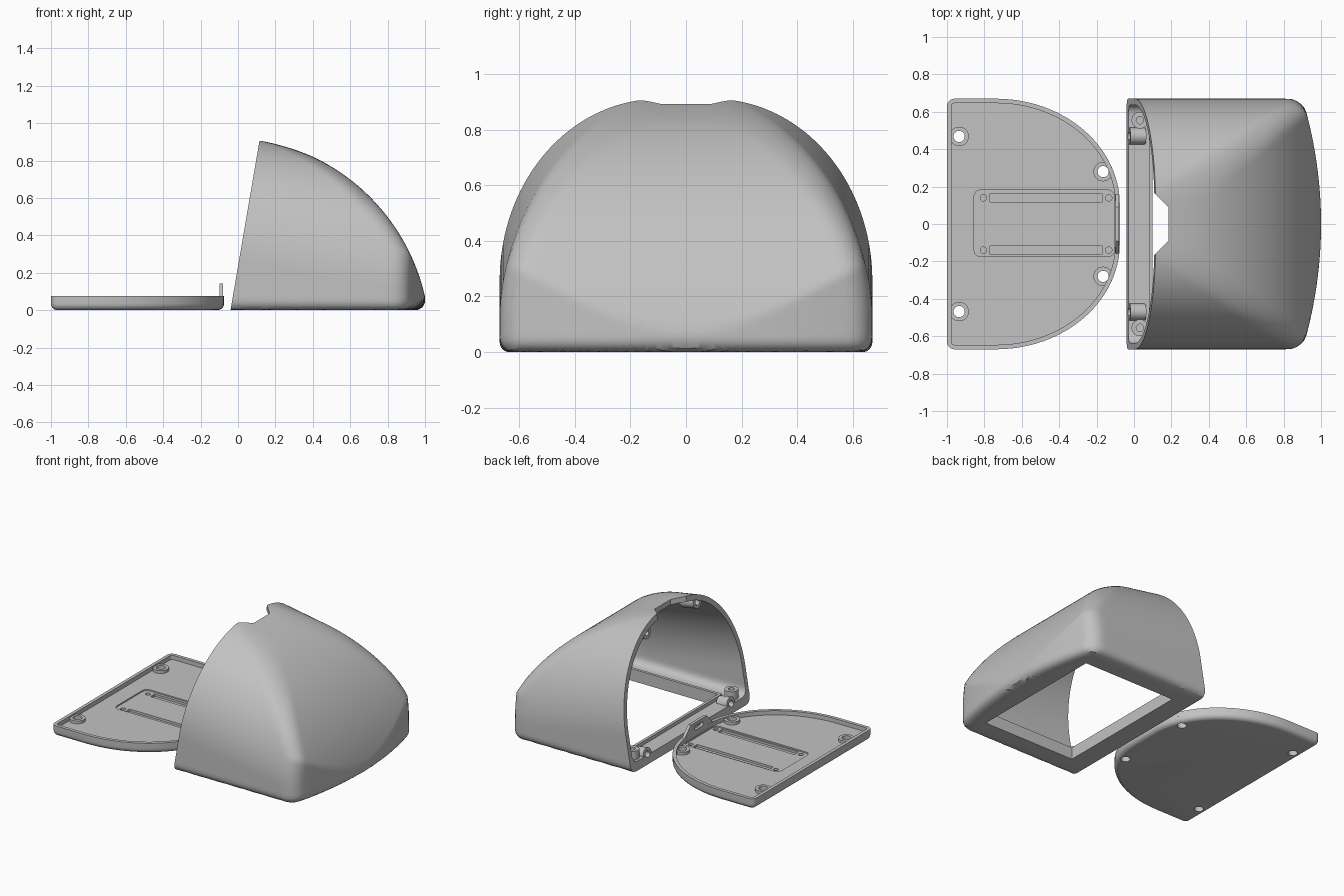
import bpy, bmesh, math
from mathutils import Vector, Matrix

if "Cube" in bpy.data.objects:
    bpy.data.objects.remove(bpy.data.objects["Cube"])

grey = bpy.data.materials.new("light grey plastic")
grey.diffuse_color = (0.54, 0.54, 0.54, 1)
grey.use_nodes = True
grey.node_tree.nodes["Principled BSDF"].inputs["Base Color"].default_value = grey.diffuse_color

# The shell opening leans back: U runs up the opening, N points into the shell
TILT = math.radians(9.7)
U = Vector((math.sin(TILT), 0, math.cos(TILT)))
N = Vector((math.cos(TILT), 0, -math.sin(TILT)))
FOOT = Vector((-0.04, 0, 0))
Y = Vector((0, 1, 0))


def finish(ob):
    ob.select_set(True)
    bpy.context.view_layer.objects.active = ob
    bpy.ops.object.shade_smooth_by_angle(angle=math.radians(32))
    ob.select_set(False)


def loft(name, rings, caps=True, closed=False, shade=True):
    """Skin a list of equal-length point loops."""
    bm = bmesh.new()
    loops = [[bm.verts.new(p) for p in r] for r in rings]
    n = len(loops[0])
    pairs = list(zip(loops, loops[1:]))
    if closed:
        pairs.append((loops[-1], loops[0]))
    for a, b in pairs:
        for i in range(n):
            j = (i + 1) % n
            bm.faces.new((a[i], a[j], b[j], b[i]))
    if caps and not closed:
        bm.faces.new(loops[0])
        bm.faces.new(loops[-1])
    bmesh.ops.recalc_face_normals(bm, faces=bm.faces)
    me = bpy.data.meshes.new(name)
    bm.to_mesh(me)
    bm.free()
    me.materials.append(grey)
    ob = bpy.data.objects.new(name, me)
    bpy.context.collection.objects.link(ob)
    if shade:
        finish(ob)
    return ob


def prism(name, pts, z0, z1):
    return loft(name, [[(x, y, z) for x, y in pts] for z in (z0, z1)])


def box(name, x0, x1, y0, y1, z0, z1):
    return prism(name, [(x0, y0), (x1, y0), (x1, y1), (x0, y1)], z0, z1)


def circle(center, axis, r, n=32):
    rot = axis.to_track_quat('Z', 'Y')
    return [center + rot @ Vector((r * math.cos(k * math.tau / n), r * math.sin(k * math.tau / n), 0))
            for k in range(n)]


def rod(name, p, axis, r, length):
    return loft(name, [circle(p, axis, r), circle(p + axis * length, axis, r)])


def tube(name, p, axis, r, r_in, length):
    e = p + axis * length
    return loft(name, [circle(p, axis, r), circle(e, axis, r), circle(e, axis, r_in), circle(p, axis, r_in)],
                closed=True)


def cut(ob, cutters):
    bpy.context.view_layer.objects.active = ob
    for c in cutters:
        m = ob.modifiers.new("cut", 'BOOLEAN')
        m.operation, m.solver, m.object = 'DIFFERENCE', 'EXACT', c
        bpy.ops.object.modifier_apply(modifier=m.name)
        bpy.data.objects.remove(c)
    finish(ob)


# ---------- domed shell ----------
def rounded(a, b, r):
    """Intersection of two solids with a rounded edge."""
    return math.hypot(max(a + r, 0), max(b + r, 0)) - r + min(max(a + r, b + r), 0)


def body(p, wall, floor):
    x, y, z = p.x, abs(p.y), p.z
    d = p - FOOT
    s, n = d.dot(U), d.dot(N)
    arch = (math.hypot(max(y - 0.1, 0) / 0.57, max(s - 0.26, 0) / 0.663) - 1) * 0.6
    dome = math.hypot(x + 0.069, z + 0.170) - 1.096
    bow = x - (1 - 0.22 * y * y)
    edge = 0.008 + 0.07 * min(max(n, 0) / 0.6, 1)
    wrap = rounded(arch + wall, max(dome, bow) + wall, edge)
    return rounded(wrap, floor - z, 0.05)


def skin(wall, floor, around=208, steps=64):
    """Loops from the opening rim in to the front of the dome."""
    centre = FOOT + U * 0.4
    rings = []
    for i in range(steps):
        t = math.pi / 2 * (1 - i / (steps - 0.5))
        ring = []
        for k in range(around):
            a = k * math.tau / around
            d = (U * math.sin(a) + Y * math.cos(a)) * math.sin(t) + N * math.cos(t)
            lo, hi = 0.0, 1.6
            for _ in range(20):
                mid = (lo + hi) / 2
                if body(centre + d * mid, wall, floor) < 0:
                    lo = mid
                else:
                    hi = mid
            ring.append(centre + d * lo)
        rings.append(ring)
    return rings


outer, inner = skin(0, 0), skin(0.035, 0.06)
shell = loft("domed_shell", outer[::-1] + inner, shade=False)
HX0, HX1, HY = 0.10, 0.82, 0.50
cutters = [
    box("floor_window_cutter", HX0, HX1, -HY, HY, -0.1, 0.2),
    prism("notch_cutter", [(-0.1, -0.375), (0.185, -0.09), (0.185, 0.09), (-0.1, 0.375)], 0.8, 1.1)]
for side in (-1, 1):
    p = FOOT + U * 0.065 + Y * 0.47 * side
    cutters.append(rod("screw_cutter", p - N * 0.05, N, 0.022, 0.12))
cut(shell, cutters)

# raised lip around the floor window
w = 0.02
box("lip_rear", HX0 - w, HX0, -HY - w, HY + w, 0.05, 0.085)
box("lip_front", HX1, HX1 + w, -HY - w, HY + w, 0.05, 0.085)
for side in (-1, 1):
    ys = sorted((side * HY, side * (HY + w)))
    box("lip_side", HX0, HX1, ys[0], ys[1], 0.05, 0.085)

# screw bosses
for side in (-1, 1):
    tube("lower_boss", FOOT + U * 0.065 + Y * 0.47 * side + N * 0.004, N, 0.045, 0.022, 0.085)
    tube("upper_boss", FOOT + U * 0.835 + Y * 0.285 * side + N * 0.01, N, 0.045, 0.022, 0.11)
    tube("corner_post", Vector((0.032, 0.555 * side, 0.03)), Vector((0, 0, 1)), 0.045, 0.02, 0.09)


# ---------- flat cover ----------
def outline(inset, z):
    pts = []
    for k in range(49):
        a = -math.pi / 2 + math.pi * k / 48
        c, s = math.cos(a), math.sin(a)
        flat = 0.1 * (0 if k == 24 else math.copysign(1, s))
        pts.append((-0.738 + (0.663 - inset) * c, flat + (0.57 - inset) * s, z))
    r = max(0.04 - inset, 0.006)
    for sy in (1, -1):
        arc = []
        for k in range(7):
            a = math.pi / 2 * k / 6
            arc.append((-1 + inset + r - r * math.sin(a), sy * (0.67 - inset - r + r * math.cos(a)), z))
        pts += arc if sy == 1 else arc[::-1]
    return pts


R = 0.035
rounds = [(R * (1 - math.sin(a)), R * (1 - math.cos(a))) for a in [math.pi / 2 * k / 6 for k in range(7)]]
rings = [outline(i, z) for i, z in rounds]
rings += [outline(0, 0.075), outline(0.024, 0.075), outline(0.024, 0.045)]
cover = loft("flat_cover", rings, shade=False)


def rounded_rect(x0, x1, y0, y1, r):
    pts = []
    for cx, cy, q in ((x1 - r, y1 - r, 0), (x0 + r, y1 - r, 1), (x0 + r, y0 + r, 2), (x1 - r, y0 + r, 3)):
        for k in range(6):
            a = math.pi / 2 * (q + k / 5)
            pts.append((cx + r * math.cos(a), cy + r * math.sin(a)))
    return pts


UP = Vector((0, 0, 1))
screws = [(x, y * s) for x, y in ((-0.935, 0.468), (-0.165, 0.28)) for s in (-1, 1)]
cutters = [prism("recess_cutter", rounded_rect(-0.855, -0.105, -0.175, 0.182, 0.035), 0.036, 0.06)]
for s in (-1, 1):
    cutters.append(box("slot_cutter", -0.77, -0.17, s * 0.14 - 0.023, s * 0.14 + 0.023, 0.02, 0.06))
    for x in (-0.805, -0.135):
        cutters.append(rod("pin_cutter", Vector((x, 0.14 * s, 0.022)), UP, 0.017, 0.04))
for x, y in screws:
    cutters.append(rod("hole_cutter", Vector((x, y, -0.05)), UP, 0.03, 0.2))
cut(cover, cutters)

# raised collars around the screw holes
for x, y in screws:
    tube("screw_collar", Vector((x, y, 0.04)), UP, 0.052, 0.03, 0.025)

# locking tab that fills the notch
tab = loft("locking_tab", [[(x, y, z) for y, z in ((-0.16, 0.04), (0.16, 0.04), (0.16, 0.072), (0.09, 0.143),
                            (-0.09, 0.143), (-0.16, 0.072))] for x in (-0.1, -0.08)], shade=False)
cut(tab, [loft("tab_slot_cutter", [[(x, y, z) for y, z in rounded_rect(-0.05, 0.05, 0.088, 0.12, 0.015)]
                                   for x in (-0.2, 0.0)])])
